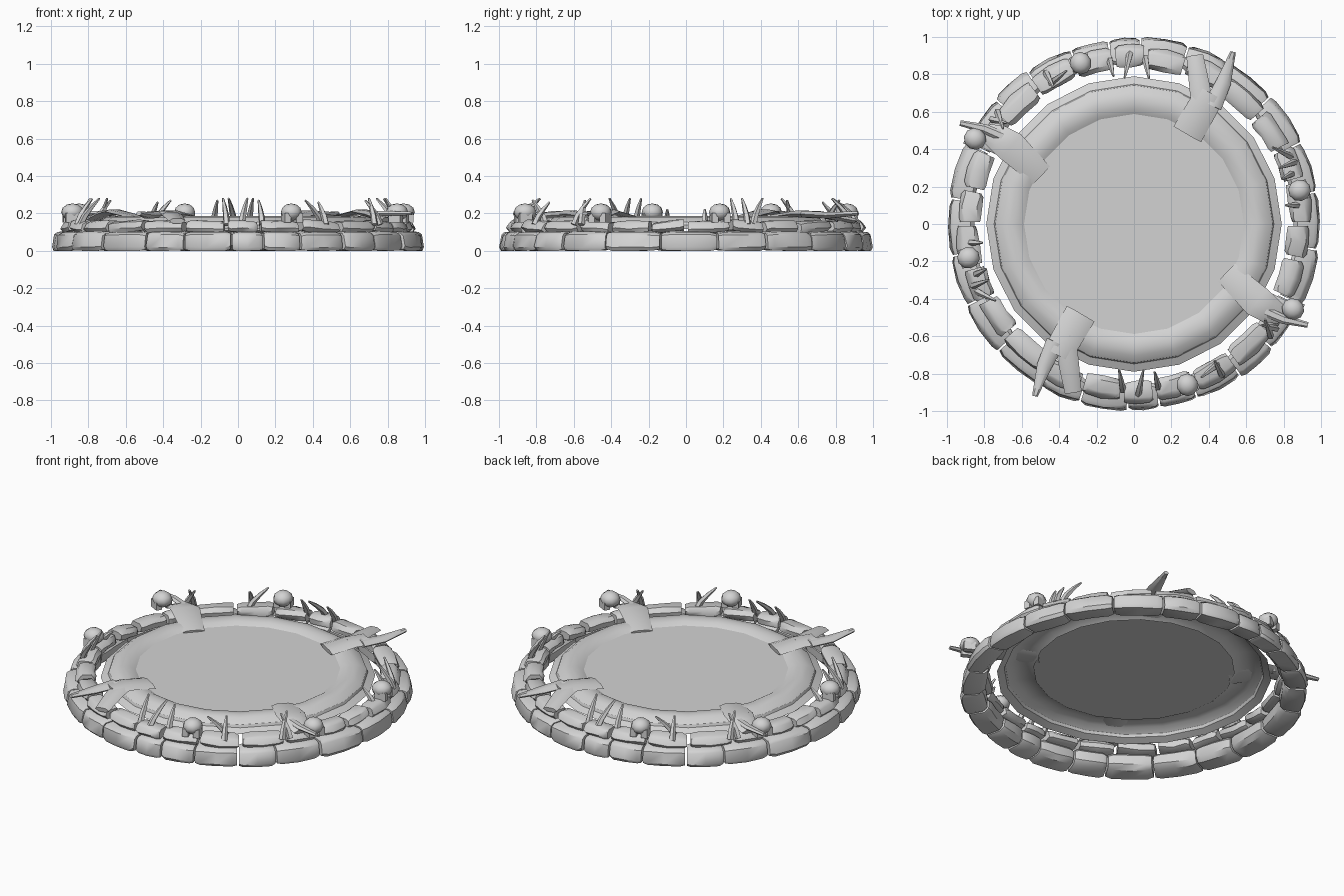
import bpy, bmesh, math, random
from mathutils import Vector, Matrix

random.seed(4)
if "Cube" in bpy.data.objects:
    bpy.data.objects.remove(bpy.data.objects["Cube"])

stone_grey = bpy.data.materials.new("stone_grey")
stone_grey.use_nodes = True
stone_grey.diffuse_color = (0.65, 0.65, 0.65, 1)
stone_grey.node_tree.nodes["Principled BSDF"].inputs["Base Color"].default_value = (0.65, 0.65, 0.65, 1)


def finish(name, bm, angle=40, twin=True):
    """Turn a bmesh into an object, with a twin turned half way round."""
    bmesh.ops.recalc_face_normals(bm, faces=bm.faces)
    mesh = bpy.data.meshes.new(name)
    bm.to_mesh(mesh)
    bm.free()
    mesh.materials.append(stone_grey)
    for turn in range(2 if twin else 1):
        ob = bpy.data.objects.new(name, mesh)
        ob.rotation_euler.z = math.pi * turn
        bpy.context.collection.objects.link(ob)
    bpy.ops.object.select_all(action='DESELECT')
    ob.select_set(True)
    bpy.context.view_layer.objects.active = ob
    bpy.ops.object.shade_smooth_by_angle(angle=math.radians(angle))


def loft(bm, rings, cap=True):
    """Skin a list of closed rings of points."""
    loops = [[bm.verts.new(p) for p in ring] for ring in rings]
    n = len(loops[0])
    for a, b in zip(loops, loops[1:]):
        for i in range(n):
            bm.faces.new((a[i], a[(i + 1) % n], b[(i + 1) % n], b[i]))
    if cap:
        bm.faces.new(loops[0])
        bm.faces.new(loops[-1])


def rock(bm, a0, a1, section, jitter, tilt=0):
    """Arc-shaped block: a (radius, height) section swept between two angles."""
    mr = sum(p[0] for p in section) / len(section)
    mz = sum(p[1] for p in section) / len(section)
    shift = random.uniform(-jitter, jitter)
    rings = []
    for t, s in ((0, 0.86), (0.12, 1), (0.5, 1.03), (0.88, 1), (1, 0.86)):
        a = math.radians(a0 + (a1 - a0) * t)
        ring = []
        for r, z in section:
            r = mr + (r - mr) * s + shift + random.uniform(-jitter, jitter) * 0.5
            z = max(0, mz + (z - mz) * s + tilt * (t - 0.5) + random.uniform(-jitter, jitter) * 0.3)
            ring.append((r * math.cos(a), r * math.sin(a), z))
        rings.append(ring)
    loft(bm, rings)


def limb(bm, path, sides=6):
    """Tapered limb; path holds x, y, z, half width, half thickness."""
    pts = [Vector(p[:3]) for p in path]
    rings = []
    for i, p in enumerate(path):
        along = (pts[min(i + 1, len(pts) - 1)] - pts[max(i - 1, 0)]).normalized()
        side = along.cross(Vector((0, 0, 1))).normalized()
        up = side.cross(along)
        rings.append([pts[i] + side * p[3] * math.cos(k * math.tau / sides)
                      + up * p[4] * math.sin(k * math.tau / sides) for k in range(sides)])
    loft(bm, rings)


# Lower course of large blocks
bm = bmesh.new()
lower = [(0.985, 0), (0.997, 0.02), (0.985, 0.085), (0.965, 0.1), (0.88, 0.105), (0.858, 0.085), (0.862, 0.03), (0.89, 0.005)]
edges = [-98, -80, -64, -47, -30, -17, -2, 8, 20, 35, 48, 64, 82]
for a0, a1 in zip(edges, edges[1:]):
    rock(bm, a0 - 89.7, a1 - 90.3, lower, 0.007)
finish("lower_stones", bm)

# Upper course of smaller uneven blocks
bm = bmesh.new()
upper = [(0.93, 0.1), (0.945, 0.12), (0.93, 0.15), (0.91, 0.16), (0.85, 0.16), (0.83, 0.14), (0.835, 0.11), (0.86, 0.1)]
edges = [0, 15, 27, 41, 57, 72, 86, 97, 111, 126, 142, 154, 168, 180]
for a0, a1 in zip(edges, edges[1:]):
    rock(bm, a0 + 0.7, a1 - 0.7, upper, 0.013, random.uniform(-0.02, 0.02))
finish("upper_stones", bm)

# Rounded rim with a sloping outer flange, and the flat surface inside it
SIDES = 20
def circle(r, z):
    return [(r * math.cos(k * math.tau / SIDES), r * math.sin(k * math.tau / SIDES), z) for k in range(SIDES)]

bm = bmesh.new()
loft(bm, [circle(r, z) for r, z in
          ((0.79, 0.118), (0.748, 0.138), (0.742, 0.154), (0.705, 0.18), (0.66, 0.187), (0.615, 0.18), (0.578, 0.158))], cap=False)
finish("basin_rim", bm, angle=32, twin=False)
bm = bmesh.new()
bm.faces.new([bm.verts.new(p) for p in circle(0.588, 0.164)])
finish("basin_surface", bm, twin=False)

# Forked claws gripping the rim
bm = bmesh.new()
limb(bm, [(0.285, 0.48, 0.18, 0.085, 0.015), (0.36, 0.61, 0.198, 0.082, 0.02), (0.41, 0.7, 0.195, 0.08, 0.02)])
limb(bm, [(0.37, 0.6, 0.196, 0.06, 0.02), (0.35, 0.74, 0.19, 0.055, 0.02), (0.325, 0.9, 0.16, 0.045, 0.016)])
limb(bm, [(0.42, 0.63, 0.197, 0.05, 0.02), (0.48, 0.76, 0.19, 0.04, 0.02), (0.53, 0.92, 0.2, 0.015, 0.012)])
finish("forked_claw", bm)
bm = bmesh.new()
limb(bm, [(-0.495, 0.26, 0.168, 0.066, 0.01), (-0.66, 0.415, 0.21, 0.085, 0.012),
          (-0.72, 0.455, 0.195, 0.075, 0.02), (-0.79, 0.49, 0.165, 0.05, 0.015)])
limb(bm, [(-0.66, 0.45, 0.2, 0.03, 0.015), (-0.8, 0.51, 0.2, 0.025, 0.015), (-0.93, 0.54, 0.2, 0.015, 0.01)])
finish("broad_claw", bm)

# Skulls resting on the wall
bm = bmesh.new()
for x, y in ((-0.285, 0.86), (0.885, 0.18), (-0.85, 0.455)):
    place = Matrix.Translation((x, y, 0)) @ Matrix.Rotation(math.atan2(y, x), 4, 'Z')
    bmesh.ops.create_uvsphere(bm, u_segments=10, v_segments=6, radius=0.058,
        matrix=place @ Matrix.Translation((0, 0, 0.207)) @ Matrix.Diagonal((1.05, 1, 0.8, 1)))
    for side in (-1, 1):
        bmesh.ops.create_cube(bm, size=1, matrix=place @ Matrix.Translation((0.01, side * 0.033, 0.177))
                              @ Matrix.Diagonal((0.07, 0.035, 0.05, 1)))
finish("skulls", bm)

# Curved spikes: base x, y, tip x, y, tip height
bm = bmesh.new()
for bx, by, tx, ty, h in ((-.13, .88, -.11, .79, .27), (-.02, .92, -.05, .78, .28), (.06, .89, .08, .78, .28),
                          (-.45, .75, -.36, .82, .27), (-.47, .81, -.43, .73, .26),
                          (.86, .33, .78, .30, .28), (.85, .27, .79, .24, .28),
                          (.84, .36, .74, .41, .28), (.88, .10, .81, .10, .22),
                          (-.73, .60, -.70, .51, .28), (-.76, .56, -.68, .54, .27)):
    path = []
    for t in (0, 0.35, 0.7, 1):
        k, w = t ** 1.4, 0.019 * (1 - 0.7 * t * t)
        path.append((bx + (tx - bx) * k, by + (ty - by) * k, 0.14 + (h - 0.14) * t, w, w))
    limb(bm, path, 5)
finish("curved_spikes", bm)
